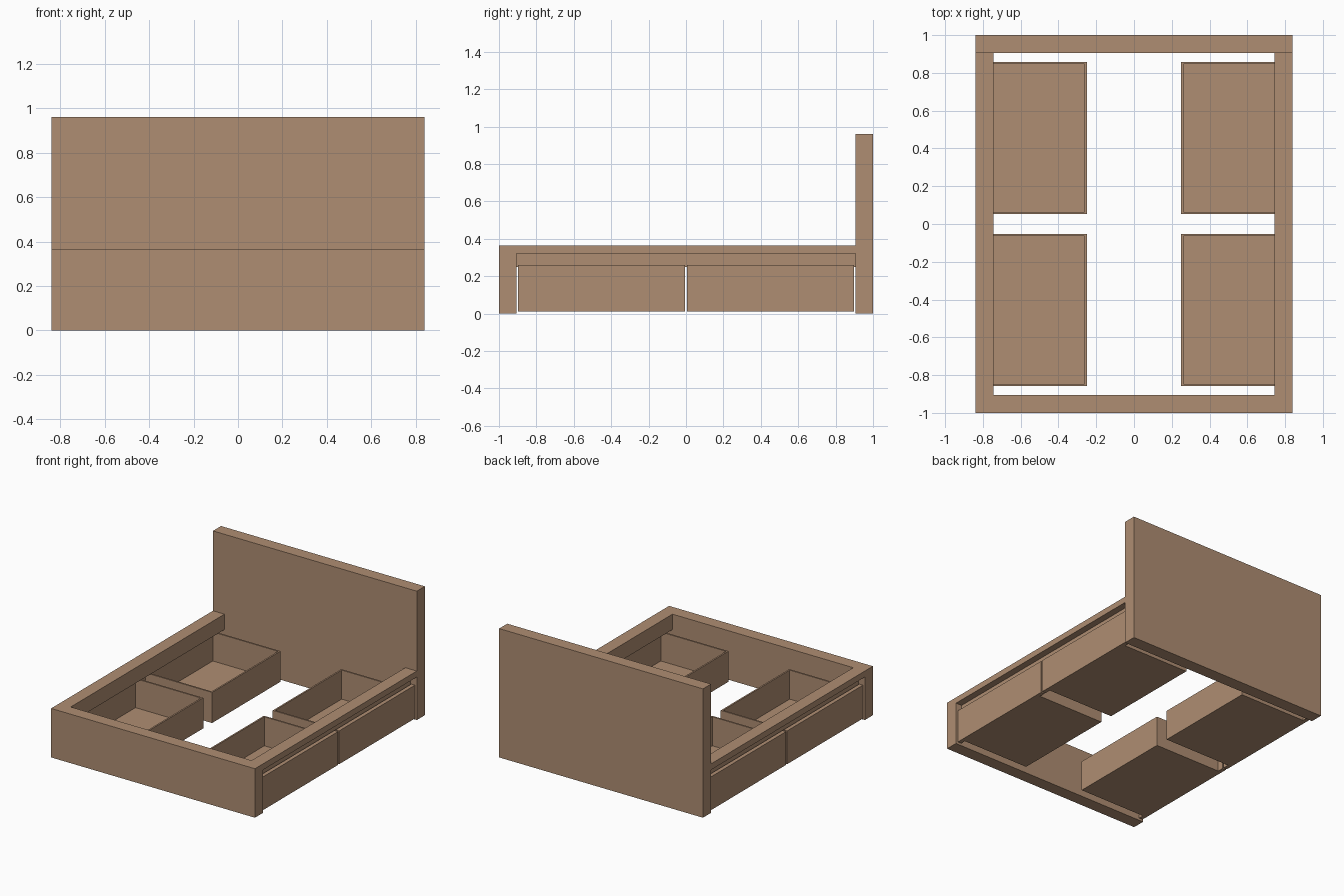
import bpy

if "Cube" in bpy.data.objects:
    bpy.data.objects.remove(bpy.data.objects["Cube"])

wood = bpy.data.materials.new("wood")
wood.diffuse_color = (0.43, 0.27, 0.17, 1)
wood.use_nodes = True
wood.node_tree.nodes["Principled BSDF"].inputs["Base Color"].default_value = wood.diffuse_color


def box(name, x, y, z):
    """Box from (min, max) ranges on each axis."""
    verts = [(a, b, c) for a in x for b in y for c in z]
    faces = [(0, 1, 3, 2), (4, 6, 7, 5), (0, 4, 5, 1),
             (2, 3, 7, 6), (0, 2, 6, 4), (1, 5, 7, 3)]
    mesh = bpy.data.meshes.new(name)
    mesh.from_pydata(verts, [], faces)
    mesh.materials.append(wood)
    ob = bpy.data.objects.new(name, mesh)
    bpy.context.collection.objects.link(ob)
    return ob


def mirrored(x, s):
    return tuple(sorted((x[0] * s, x[1] * s)))


W, RAIL, END = 0.84, 0.745, 0.905
T = 0.012  # drawer board thickness

# Head and foot boards
box("headboard", (-W, W), (END, 1), (0, 0.96))
box("footboard", (-W, W), (-1, -END), (0, 0.365))

for sx, side in ((1, "right"), (-1, "left")):
    # Side rail: wide cap with a recessed lower panel that leaves a finger slot
    box(f"{side}_rail_cap", mirrored((RAIL, W), sx), (-END, END), (0.32, 0.365))
    box(f"{side}_rail_panel", mirrored((RAIL, 0.79), sx), (-END, END), (0.25, 0.32))

    for sy, end in ((1, "head"), (-1, "foot")):
        name = f"{side}_{end}_drawer"
        # Drawer front
        box(name + "_front", mirrored((0.80, 0.83), sx), mirrored((0.006, 0.898), sy), (0.012, 0.26))
        # Open drawer box: bottom, inner end and two sides
        xs, ys, zs = (0.25, 0.80), (0.052, 0.858), (0.012, 0.24)
        box(name + "_bottom", mirrored(xs, sx), mirrored(ys, sy), (zs[0], zs[0] + T))
        low = (zs[0] + T, zs[1])
        box(name + "_back", mirrored((xs[0], xs[0] + T), sx), mirrored(ys, sy), low)
        for i, y in enumerate(((ys[0], ys[0] + T), (ys[1] - T, ys[1]))):
            box(f"{name}_side_{i + 1}", mirrored((xs[0] + T, xs[1]), sx), mirrored(y, sy), low)
